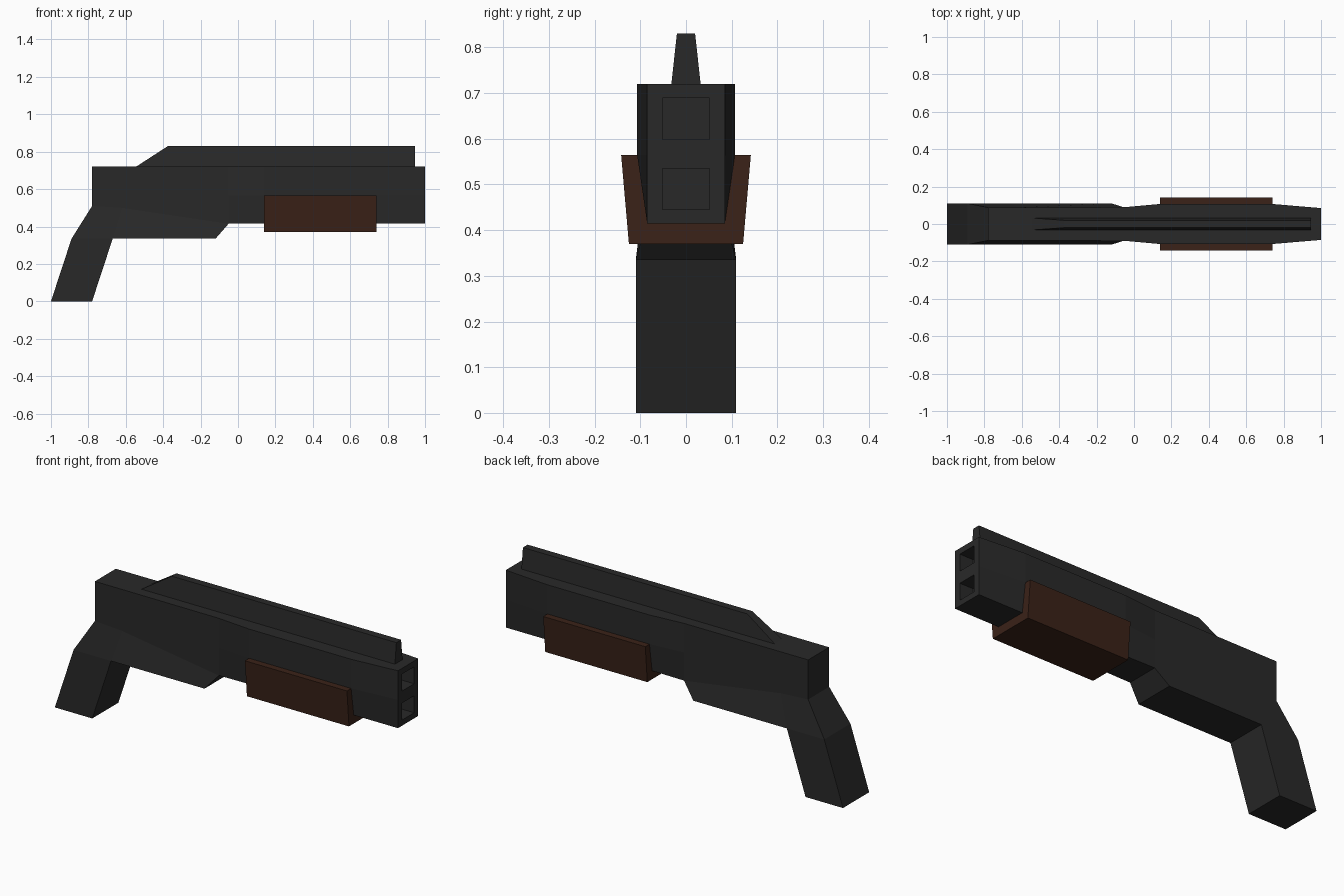
import bpy, bmesh

if "Cube" in bpy.data.objects:
    bpy.data.objects.remove(bpy.data.objects["Cube"])


def material(name, rgb):
    m = bpy.data.materials.new(name)
    m.diffuse_color = (*rgb, 1)
    m.use_nodes = True
    m.node_tree.nodes["Principled BSDF"].inputs["Base Color"].default_value = m.diffuse_color
    return m


def finish(bm, name, mat):
    bmesh.ops.recalc_face_normals(bm, faces=bm.faces)
    mesh = bpy.data.meshes.new(name)
    bm.to_mesh(mesh)
    bm.free()
    ob = bpy.data.objects.new(name, mesh)
    bpy.context.collection.objects.link(ob)
    if mat:
        mesh.materials.append(mat)
    return ob


def mirrored_solid(name, points, side_faces, mat):
    """Points are (x, z, half width). Mirror the side faces in y and bridge their outline."""
    bm = bmesh.new()
    near = [bm.verts.new((x, -w, z)) for x, z, w in points]
    far = [bm.verts.new((x, w, z)) for x, z, w in points]
    for f in side_faces:
        bm.faces.new([near[i] for i in f])
        bm.faces.new([far[i] for i in reversed(f)])
    pair = dict(zip(near, far))
    rim = [e.verts[:] for e in bm.edges if e.is_boundary and e.verts[0] in pair]
    for a, b in rim:
        bm.faces.new((a, b, pair[b], pair[a]))
    return finish(bm, name, mat)


def extrude_x(name, section, x0, x1, mat):
    bm = bmesh.new()
    face = bm.faces.new([bm.verts.new((x0, y, z)) for y, z in section])
    ext = bmesh.ops.extrude_face_region(bm, geom=[face])["geom"]
    bmesh.ops.translate(bm, vec=(x1 - x0, 0, 0),
                        verts=[v for v in ext if isinstance(v, bmesh.types.BMVert)])
    return finish(bm, name, mat)


metal = material("dark_metal", (0.022, 0.022, 0.022))
wood = material("brown_wood", (0.043, 0.016, 0.009))

# Barrel block: stations of x, with half widths at top/middle and at the bottom
stations = [(-0.78, 0.51, 0.088, 0.088), (-0.62, 0.50, 0.088, 0.088),
            (-0.05, 0.415, 0.09, 0.088), (0.14, 0.415, 0.107, 0.085),
            (0.74, 0.415, 0.107, 0.085), (1.0, 0.415, 0.085, 0.085)]
points, faces = [], []
for i, (x, zb, w, wb) in enumerate(stations):
    points += [(x, 0.72, w), (x, 0.565, w), (x, zb, wb)]
    if i:
        a, b = 3 * i - 3, 3 * i
        faces += [(a, a + 1, b + 1, b), (a + 1, a + 2, b + 2, b + 1)]

# Grip and wide lower receiver hang from the bottom edge of the barrel block
points += [(-0.89, 0.335, 0.11), (-0.67, 0.335, 0.11), (-0.12, 0.335, 0.11),
           (-1.0, 0, 0.11), (-0.78, 0, 0.11)]
faces += [(21, 22, 19, 18), (18, 19, 5, 2), (19, 20, 8, 5)]
body = mirrored_solid("body", points, faces, metal)

# Two square muzzle bores
for i, z in enumerate((0.49, 0.644)):
    h = 0.045
    cutter = extrude_x(f"bore_cutter_{i}", [(-0.051, z - h), (0.051, z - h),
                                            (0.051, z + h), (-0.051, z + h)], 0.92, 1.05, metal)
    cutter.hide_render = True
    cutter.hide_viewport = True
    mod = body.modifiers.new("bore", "BOOLEAN")
    mod.operation = "DIFFERENCE"
    mod.solver = "EXACT"
    mod.object = cutter

# Tapered sight rib
mirrored_solid("top_rib", [(-0.545, 0.72, 0.032), (0.945, 0.72, 0.032),
                           (0.945, 0.83, 0.02), (-0.375, 0.83, 0.02)], [(0, 1, 2, 3)], metal)

# U-shaped pump handle wrapped round the barrel block
half = [(0.125, 0.37), (0.142, 0.565), (0.107, 0.565), (0.085, 0.415)]
extrude_x("pump_handle", half + [(-y, z) for y, z in reversed(half)], 0.14, 0.74, wood)
